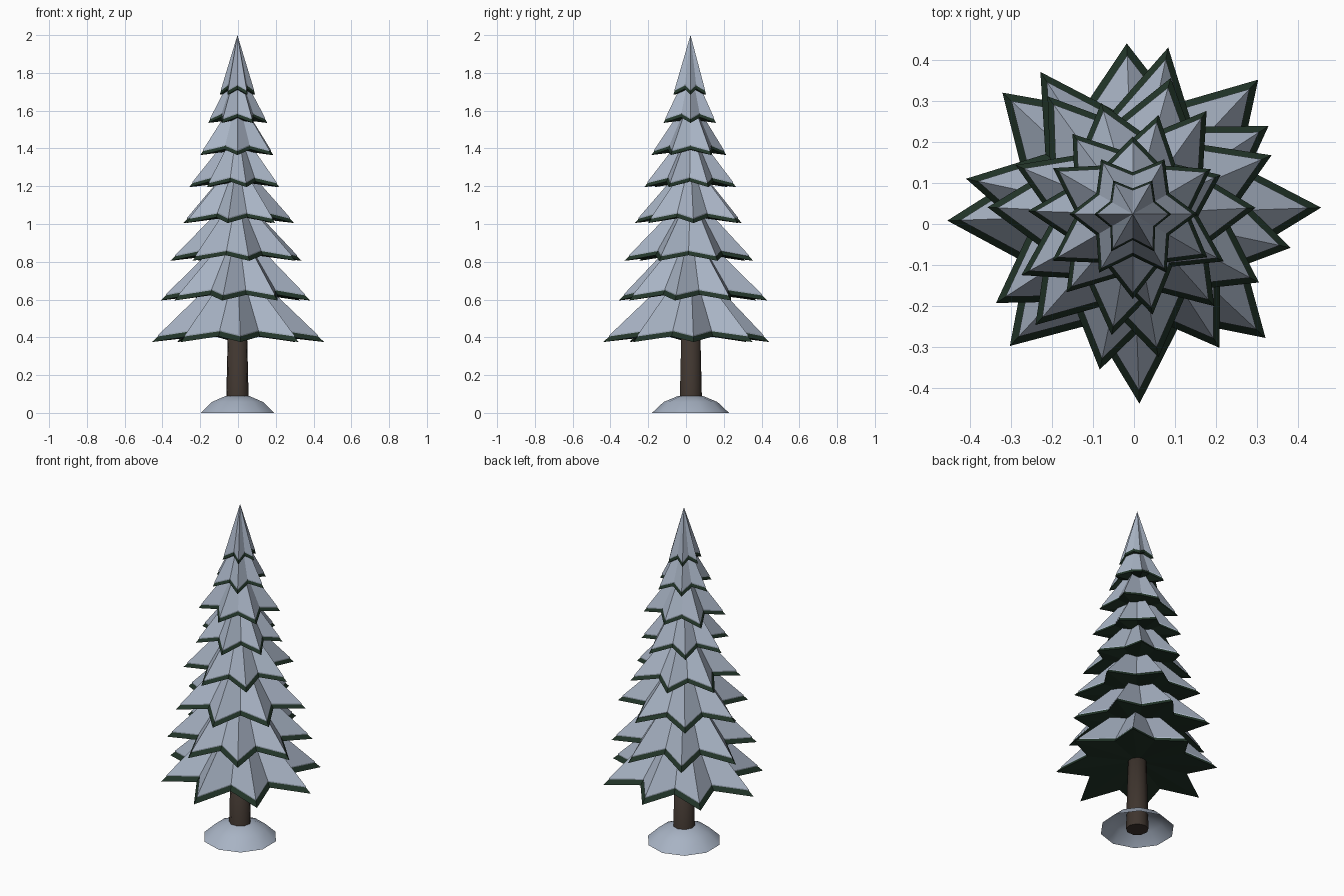
import bpy, bmesh
from math import sin, cos, radians, pi
from mathutils import Vector

if "Cube" in bpy.data.objects:
    bpy.data.objects.remove(bpy.data.objects["Cube"])

CX, CY = -0.003, 0.024   # trunk axis


def material(name, color):
    m = bpy.data.materials.new(name)
    m.diffuse_color = (*color, 1)
    m.use_nodes = True
    m.node_tree.nodes["Principled BSDF"].inputs["Base Color"].default_value = m.diffuse_color
    return m


SNOW = material("snow", (0.39, 0.45, 0.55))
GREEN = material("needles", (0.016, 0.036, 0.022))
BARK = material("bark", (0.05, 0.036, 0.028))


def loft(name, rings, mat, bottom=None, top=None, smooth=False):
    """Skin a stack of rings; an optional centre point closes each end."""
    bm = bmesh.new()
    loops = [[bm.verts.new(p) for p in ring] for ring in rings]
    n = len(loops[0])
    for a, b in zip(loops, loops[1:]):
        for i in range(n):
            j = (i + 1) % n
            f = bm.faces.new((a[i], a[j], b[j], b[i]))
            f.smooth = smooth
    if bottom is not None:
        c = bm.verts.new(bottom)
        for i in range(n):
            bm.faces.new((loops[0][(i + 1) % n], loops[0][i], c))
    if top is not None:
        c = bm.verts.new(top)
        for i in range(n):
            f = bm.faces.new((loops[-1][i], loops[-1][(i + 1) % n], c))
            f.smooth = smooth
    me = bpy.data.meshes.new(name)
    bm.to_mesh(me)
    bm.free()
    me.materials.append(mat)
    ob = bpy.data.objects.new(name, me)
    bpy.context.collection.objects.link(ob)
    return ob


def circle(r, z, n):
    angles = [pi / 2 + 2 * pi * i / n for i in range(n)]
    return [Vector((CX + r * cos(a), CY + r * sin(a), z)) for a in angles]


def star(radii, rot, z):
    """Star outline: long tips, shorter and slightly higher valleys."""
    n = len(radii)
    mean = sum(radii) / n
    pts = []
    for i, r in enumerate(radii):
        for ang, rad, h in ((i, r, z), (i + 0.5, 0.645 * mean, z + 0.03)):
            a = radians(rot) + 2 * pi * ang / n
            pts.append(Vector((CX + rad * cos(a), CY + rad * sin(a), h)))
    return pts


# tiers: tip radii, rotation, tip height, snow apex height
tiers = [
    ([.460, .449, .417, .435, .453, .440, .463, .443], 2, .375, .82),
    ([.394, .395, .416, .414, .416, .398, .388, .389], -12, .595, 1.00),
    ([.368, .345, .355, .355, .36, .355, .35], 23, .805, 1.17),
    ([.300, .310, .282, .31, .31, .30, .30], 3, 1.005, 1.35),
    ([.235, .25, .245, .256, .25, .25, .25], 24, 1.195, 1.52),
    ([.22, .19, .225, .227, .207, .21], 30, 1.365, 1.68),
    ([.158, .155, .155, .155, .165, .165], 0, 1.535, 1.84),
    ([.094, .095, .095, .094, .105, .105], 0, 1.685, 2.00),
]
for k, (radii, rot, z, apex) in enumerate(tiers, 1):
    rim = star(radii, rot, z)
    r = sum(radii) / len(radii)
    tip = Vector((CX, CY, apex - 0.025))
    # green branches with a closed, slightly hollow underside
    loft(f"branches_{k}", [rim], GREEN, (CX, CY, z + 0.12 * r), tip)
    # snow sheet with a thin lip lying on the branches
    high = [p.lerp(tip, 0.07) + Vector((0, 0, 0.006)) for p in rim]
    low = [p - Vector((0, 0, 0.015)) for p in high]
    loft(f"snow_layer_{k}", [low, high], SNOW, None, (CX, CY, apex))

# trunk
loft("trunk", [circle(.062, 0, 9), circle(.05, .5, 9)], BARK,
     (CX, CY, 0), (CX, CY, .5), smooth=True)

# snow mound, open below
loft("snow_mound", [circle(.204, 0, 10), circle(.142, .058, 10),
                    circle(.065, .09, 10)],
     SNOW, None, (CX, CY, .094), smooth=True)
